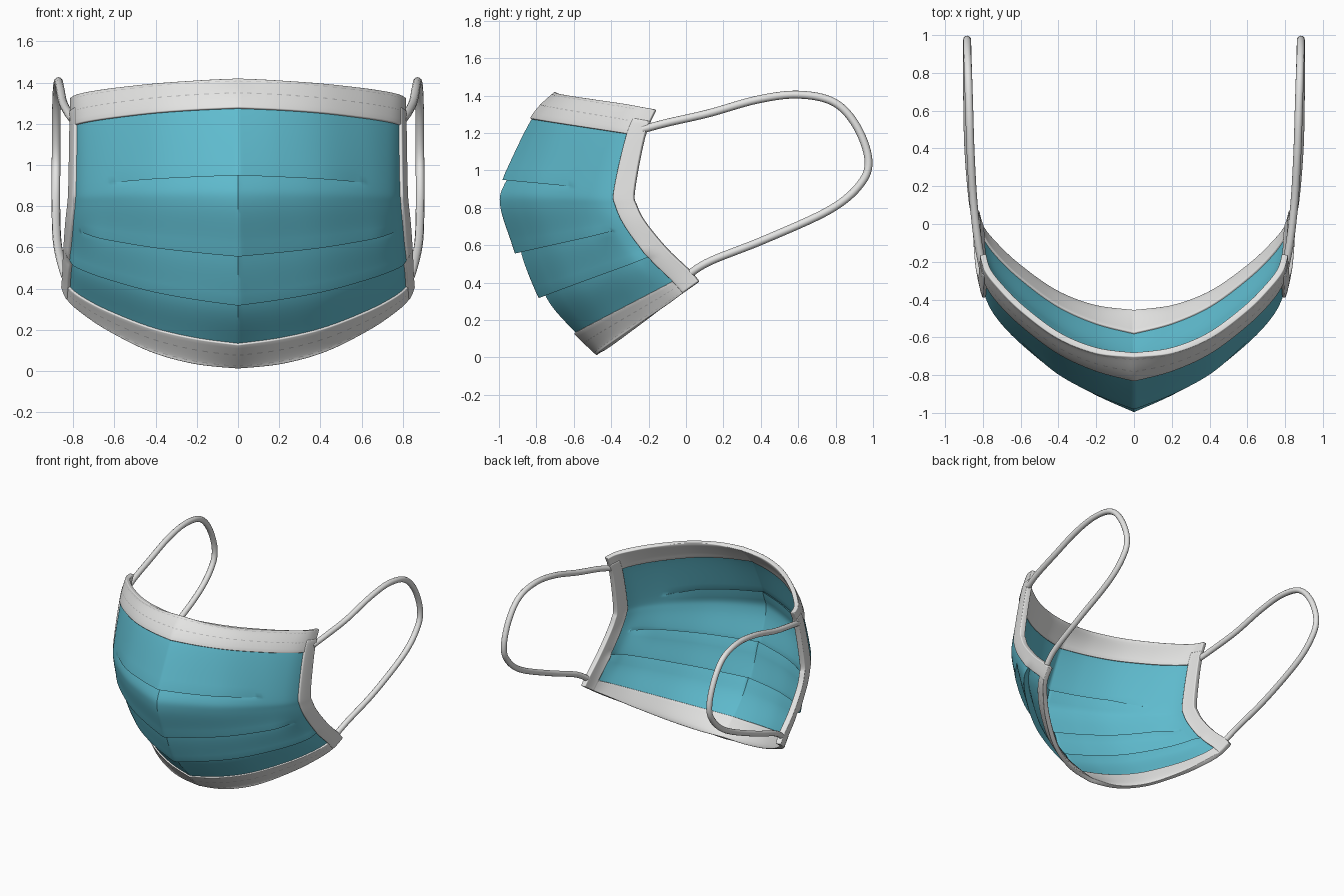
import bpy, math
from mathutils import Vector

if "Cube" in bpy.data.objects:
    bpy.data.objects.remove(bpy.data.objects["Cube"])


def material(name, rgb):
    m = bpy.data.materials.new(name)
    m.diffuse_color = (*rgb, 1)
    m.use_nodes = True
    m.node_tree.nodes["Principled BSDF"].inputs["Base Color"].default_value = m.diffuse_color
    return m


BLUE = material("mask blue", (0.115, 0.50, 0.62))
WHITE = material("trim white", (0.78, 0.78, 0.77))
STITCH = material("stitch grey", (0.50, 0.50, 0.50))

# Mask outline as (y, z), top to bottom: centre line and side edge
CENTRE = [(-.69, 1.41), (-.82, 1.27), (-.965, .95), (-.985, .80),
          (-.895, .57), (-.77, .335), (-.60, .15), (-.465, .022)]
SIDE = [(-.16, 1.325), (-.22, 1.18), (-.275, .89), (-.262, .81),
        (-.215, .72), (-.10, .58), (.02, .465), (.07, .405)]
WIDTH = [(.80,), (.80,), (.805,), (.81,), (.82,), (.83,), (.835,), (.84,)]
# Plan curves: fraction across, fraction back (round rim, pointed middle)
ROUND = [(0, 0), (.25, .04), (.5, .19), (.74, .46), (.89, .69), (.97, .85), (1, 1)]
POINT = [(0, 0), (.25, .13), (.5, .29), (.75, .52), (.9, .70), (.97, .85), (1, 1)]
# Pleats: row, depth, where the pleat dies out
PLEATS = [(2, .013, 3.2), (4, .020, 4.4), (5, .022, 5.6)]


def spline(pts, s):
    n = len(pts) - 1
    i = max(0, min(int(s), n - 1))
    f = s - i
    out = []
    for k in range(len(pts[0])):
        a, b, c, d = (pts[max(0, min(n, j))][k] for j in (i - 1, i, i + 1, i + 2))
        m0, m1 = (c - a) / 2, (d - b) / 2
        out.append((2 * f**3 - 3 * f**2 + 1) * b + (f**3 - 2 * f**2 + f) * m0
                   + (3 * f**2 - 2 * f**3) * c + (f**3 - f**2) * m1)
    return out


def base(t, v):
    w = max(0, math.sin(math.pi * min(max(v, 0), 7) / 7)) ** .7
    r, p = spline(ROUND, t), spline(POINT, t)
    fx, fy = (r[0] * (1 - w) + p[0] * w), (r[1] * (1 - w) + p[1] * w)
    c, s = spline(CENTRE, v), spline(SIDE, v)
    return Vector((fx * spline(WIDTH, v)[0], c[0] + (s[0] - c[0]) * fy,
                   c[1] + (s[1] - c[1]) * fy))


def fade(t, end):
    f = max(0, min(1, (end - t) / 1.3))
    return f * f * (3 - 2 * f)


def surface(u, v, under=-1, lift=0):
    """Point on the pleated sheet; under = pleat whose tucked row this is."""
    t = 6 * abs(u)
    push, vv = lift, v
    for k, (row, depth, end) in enumerate(PLEATS):
        f = fade(t, end)
        below = v > row or under == k
        push += (-1 if below else 1) * depth * f * math.exp(-abs(v - row) / .35)
        if under == k:
            vv = row + .015 - .13 * f
    e = .01
    du = base(min(t + e, 6), vv) - base(max(t - e, 0), vv)
    dv = base(t, min(vv + e, 7)) - base(t, max(vv - e, 0))
    n = dv.cross(du).normalized()
    if t < .02:
        n.x = 0
    p = base(t, vv) + n * push
    if u < 0:
        p.x = -p.x
    return p


def mesh_object(name, verts, faces, mat):
    me = bpy.data.meshes.new(name)
    me.from_pydata(verts, [], faces)
    me.materials.append(mat)
    ob = bpy.data.objects.new(name, me)
    bpy.context.collection.objects.link(ob)
    return ob


def smooth(ob, angle):
    bpy.ops.object.select_all(action='DESELECT')
    ob.select_set(True)
    bpy.context.view_layer.objects.active = ob
    bpy.ops.object.shade_smooth_by_angle(angle=math.radians(angle))


def patch(name, rows, u0, u1, n, mat, thick, bevel=0):
    verts = [surface(u0 + (u1 - u0) * i / n, v, k) for v, k in rows for i in range(n + 1)]
    w = n + 1
    faces = [(r * w + i, r * w + i + 1, (r + 1) * w + i + 1, (r + 1) * w + i)
             for r in range(len(rows) - 1) for i in range(n)]
    ob = mesh_object(name, verts, faces, mat)
    sol = ob.modifiers.new("thickness", 'SOLIDIFY')
    sol.thickness, sol.offset = thick, 0
    if bevel:
        b = ob.modifiers.new("soft edge", 'BEVEL')
        b.width, b.segments, b.angle_limit = bevel, 3, math.radians(50)
    smooth(ob, 45)
    return ob


def steps(a, b, n):
    return [(a + (b - a) * i / n, -1) for i in range(n + 1)]


# Pleated blue sheet, with a tucked row after every pleat lip
rows = steps(.03, 2, 16) + [(2, 0)] + steps(2.1, 4, 16) + [(4, 1)]
rows += steps(4.1, 5, 9) + [(5, 2)] + steps(5.1, 6.97, 15)
patch("pleated_sheet", rows, -.995, .995, 120, BLUE, .012)

# White bands along the top, bottom and both sides
patch("top_band", steps(0, 1, 8), -1, 1, 96, WHITE, .034, .009)
patch("bottom_band", steps(6.08, 7, 8), -1, 1, 96, WHITE, .034, .009)
for sx, label in ((-1, "left"), (1, "right")):
    patch(label + "_side_band", steps(.55, 6.95, 40), sx * .83, sx * 1.0, 8, WHITE, .042, .012)

# Rows of stitches on the top and bottom bands
verts, faces = [], []
for v in (.2, .65, 6.4, 6.82):
    for i in range(44):
        u = -.8 + 1.6 * (i + .5) / 44
        k = len(verts)
        verts += [surface(u + a, v + b, -1, .0185) for a, b in
                  ((-.009, -.016), (.009, -.016), (.009, .016), (-.009, .016))]
        faces.append((k, k + 3, k + 2, k + 1))
mesh_object("band_stitches", verts, faces, STITCH)

# Ear loops
LOOP = [(.80, -.23, 1.22), (.825, -.10, 1.255), (.85, .12, 1.305), (.865, .38, 1.378),
        (.872, .60, 1.405), (.878, .79, 1.365), (.882, .91, 1.24), (.883, .975, 1.06),
        (.884, .935, .93), (.884, .77, .79), (.878, .42, .63), (.855, .13, .515), (.83, .01, .44)]
for sx, label in ((-1, "left"), (1, "right")):
    cu = bpy.data.curves.new(label + "_ear_loop", 'CURVE')
    cu.dimensions = '3D'
    cu.bevel_depth, cu.bevel_resolution, cu.use_fill_caps = .021, 4, True
    pts = [spline(LOOP, i / 8) for i in range((len(LOOP) - 1) * 8 + 1)]
    sp = cu.splines.new('POLY')
    sp.points.add(len(pts) - 1)
    for q, p in zip(sp.points, pts):
        q.co = (sx * p[0], p[1], p[2], 1)
    sp.use_smooth = True
    ob = bpy.data.objects.new(label + "_ear_loop", cu)
    bpy.context.collection.objects.link(ob)
    cu.materials.append(WHITE)
